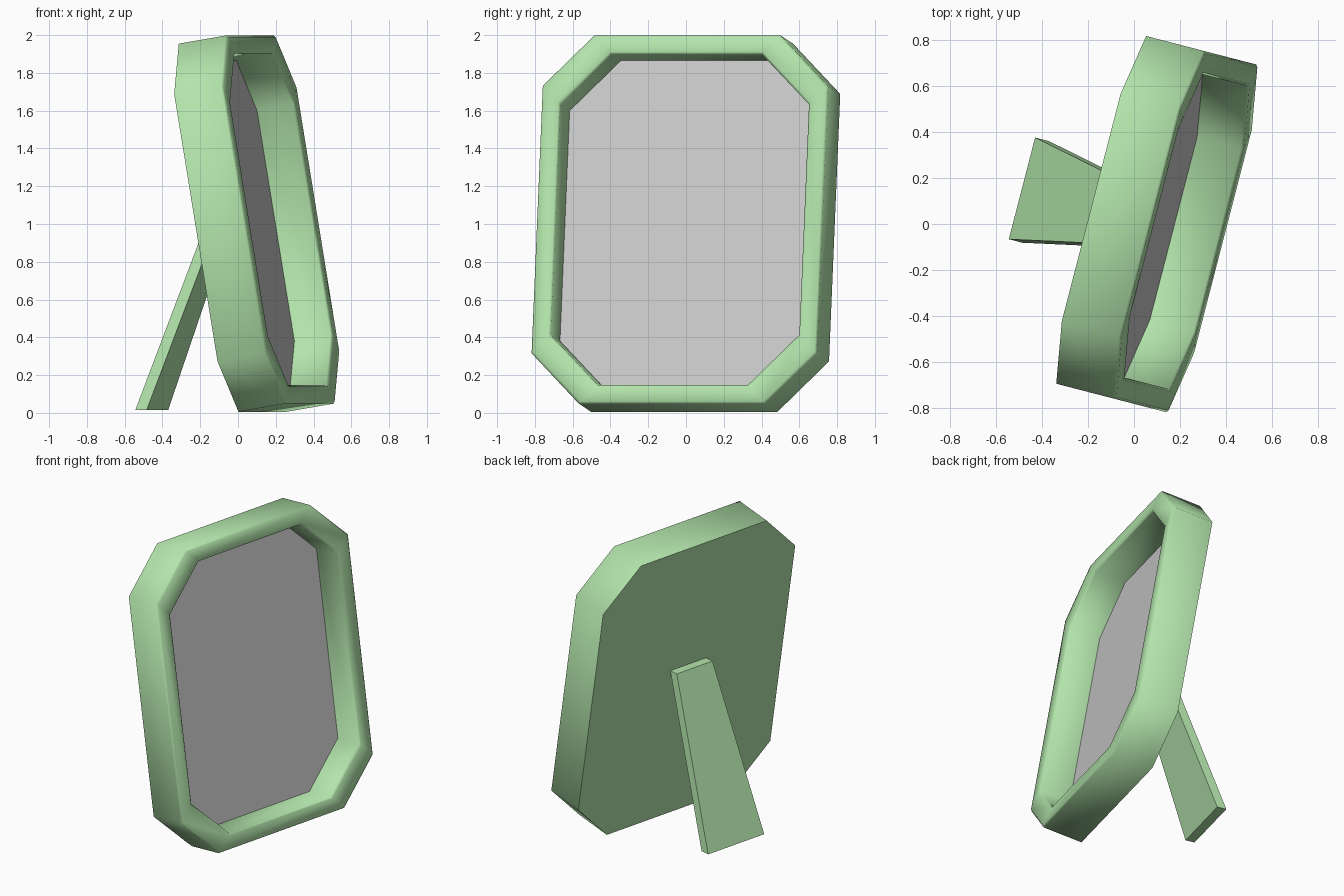
import bpy, bmesh
from math import radians
from mathutils import Matrix, Vector

if "Cube" in bpy.data.objects:
    bpy.data.objects.remove(bpy.data.objects["Cube"])

YAW, TILT = radians(75.5), radians(9.5)
green = bpy.data.materials.new("green")
green.diffuse_color = (0.45, 0.78, 0.41, 1)
green.use_nodes = True
green.node_tree.nodes["Principled BSDF"].inputs["Base Color"].default_value = green.diffuse_color


def octagon(inset, depth):
    """Chamfered rectangle, pulled in by inset, at depth behind the front face."""
    w, h, a, b = (v - inset for v in (0.78, 0.988, 0.51, 0.718))
    pts = [(w, -b), (w, b), (a, h), (-a, h), (-w, b), (-w, -b), (-a, -h), (a, -h)]
    return [Vector((x, y, -depth)) for x, y in pts]


def loft(name, rings, matrix, cap_start, cap_end, material=None):
    bm = bmesh.new()
    loops = [[bm.verts.new(p) for p in ring] for ring in rings]
    for r, s in zip(loops, loops[1:]):
        for i in range(len(r)):
            j = (i + 1) % len(r)
            bm.faces.new((r[i], r[j], s[j], s[i]))
    if cap_start:
        bm.faces.new(loops[0][::-1])
    if cap_end:
        bm.faces.new(loops[-1])
    bm.transform(matrix)
    mesh = bpy.data.meshes.new(name)
    bm.to_mesh(mesh)
    bm.free()
    obj = bpy.data.objects.new(name, mesh)
    bpy.context.collection.objects.link(obj)
    if material:
        mesh.materials.append(material)
    return obj


yaw = Matrix.Rotation(YAW, 4, 'Z')
lean = Matrix.Translation((0.23, -0.035, 1.025)) @ yaw @ Matrix.Rotation(radians(90) - TILT, 4, 'X')

# Frame body: closed back, outer wall, softened front rim, inner wall
profile = [(0, 0.27), (0, 0.01), (0.01, 0), (0.09, 0), (0.1, 0.01), (0.1, 0.21)]
frame = loft("frame", [octagon(*p) for p in profile], lean, True, False, green)
bpy.context.view_layer.objects.active = frame
frame.select_set(True)
bpy.ops.object.shade_smooth_by_angle(angle=radians(50))

# Picture panel at the bottom of the recess
loft("picture_panel", [octagon(0.1, 0.21)], lean, False, True)


# Tapered easel leg leaning against the back
def leg_section(half_width, back, z, thick=0.062, mid=0.028):
    return [(mid - half_width, back - thick, z), (mid + half_width, back - thick, z),
            (mid + half_width, back, z), (mid - half_width, back, z)]


loft("easel_leg", [leg_section(0.228, 0.51, 0.015), leg_section(0.145, 0.115, 1.08)],
     yaw, True, True, green)
